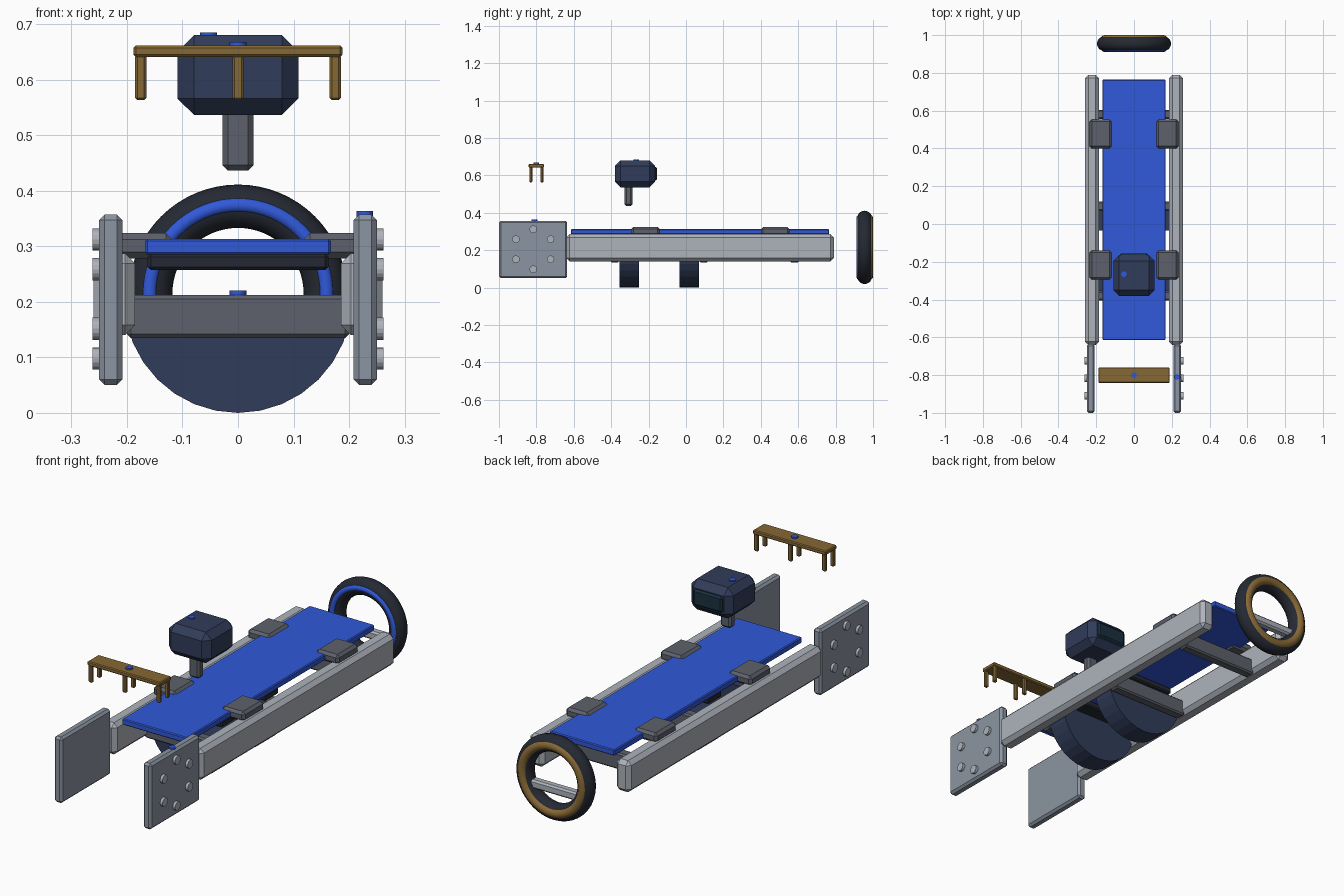
import bpy, bmesh, math

if "Cube" in bpy.data.objects:
    bpy.data.objects.remove(bpy.data.objects["Cube"])

def mat(name, c):
    m = bpy.data.materials.new(name)
    m.diffuse_color = (*c, 1)
    m.use_nodes = True
    m.node_tree.nodes["Principled BSDF"].inputs["Base Color"].default_value = m.diffuse_color
    return m

BLUE = mat("blue", (0.03, 0.10, 0.70))
NAVY = mat("navy", (0.03, 0.045, 0.10))
BLACK = mat("black", (0.018, 0.022, 0.032))
GOLD = mat("gold", (0.24, 0.14, 0.035))
DARK = mat("dark grey", (0.11, 0.12, 0.145))
STEEL = mat("steel", (0.26, 0.30, 0.36))
LIGHT = mat("light grey", (0.42, 0.45, 0.50))
TEAL = mat("teal", (0.01, 0.03, 0.05))

def box(name, x, y, z, m, bevel=0.0):
    """Box from (min, max) ranges, with chamfered edges."""
    bpy.ops.mesh.primitive_cube_add(size=1)
    o = bpy.context.object
    o.name = name
    for v in o.data.vertices:
        v.co = [r[0] + (c + 0.5) * (r[1] - r[0]) for c, r in zip(v.co, (x, y, z))]
    o.data.materials.append(m)
    if bevel:
        b = o.modifiers.new("chamfer", 'BEVEL')
        b.width, b.segments = bevel, 1
    return o

def cyl(name, loc, r, depth, m, axis='Z', n=24):
    rot = {'X': (0, math.pi / 2, 0), 'Y': (math.pi / 2, 0, 0), 'Z': (0, 0, 0)}[axis]
    bpy.ops.mesh.primitive_cylinder_add(vertices=n, radius=r, depth=depth, location=loc, rotation=rot)
    o = bpy.context.object
    o.name = name
    o.data.materials.append(m)
    return o

def ring(name, y, z, major, minor, m):
    bpy.ops.mesh.primitive_torus_add(location=(0, y, z), rotation=(math.pi / 2, 0, 0),
                                     major_radius=major, minor_radius=minor,
                                     major_segments=64, minor_segments=20)
    o = bpy.context.object
    o.name = name
    o.data.materials.append(m)
    bpy.ops.object.shade_smooth()

def side(s, a, b):
    return tuple(sorted((s * a, s * b)))

# rails, end plates with bolts, deck clamps
for s, n in ((-1, "left"), (1, "right")):
    box(f"{n}_rail", side(s, 0.185, 0.26), (-0.64, 0.79), (0.14, 0.287), LIGHT, 0.018)
    box(f"{n}_end_plate", side(s, 0.208, 0.25), (-1.0, -0.635), (0.05, 0.357), STEEL, 0.01)
    for i in range(6):
        a = math.pi / 2 + i * math.pi / 3
        cyl(f"{n}_bolt", (s * 0.252, -0.817 + 0.107 * math.cos(a), 0.205 + 0.107 * math.sin(a)),
            0.02, 0.02, LIGHT, 'X', 16)
    for y in (-0.217, 0.477):
        box(f"{n}_clamp", side(s, 0.118, 0.235), (y - 0.077, y + 0.077), (0.278, 0.324), DARK, 0.012)

# deck and cross members
box("deck", (-0.167, 0.167), (-0.615, 0.765), (0.285, 0.313), BLUE, 0.004)
for y in (-0.38, 0.095, 0.58):
    box("crossbar", (-0.2, 0.2), (y - 0.024, y + 0.024), (0.135, 0.212), DARK, 0.007)

# half drums below the deck, with dark supports above them
for y in (-0.303, 0.018):
    o = cyl("half_drum", (0, y, 0.205), 0.205, 0.105, NAVY, 'Y', 32)
    bm = bmesh.new()
    bm.from_mesh(o.data)
    r = bmesh.ops.bisect_plane(bm, geom=bm.verts[:] + bm.edges[:] + bm.faces[:], plane_co=(0, 0, 0),
                               plane_no=(0, 1, 0), clear_outer=True)
    bmesh.ops.holes_fill(bm, edges=[e for e in bm.edges if e.is_boundary])
    bm.to_mesh(o.data)
    bm.free()
    box("deck_support", (-0.163, 0.163), (y - 0.05, y + 0.05), (0.257, 0.287), BLACK, 0.006)

# rear wheel
ring("tyre", 0.955, 0.215, 0.157, 0.039, BLACK)
ring("gold_rim", 0.979, 0.215, 0.155, 0.021, GOLD)
ring("blue_rim", 0.925, 0.215, 0.159, 0.0135, BLUE)
box("wheel_bar", (-0.13, 0.13), (0.935, 0.975), (0.14, 0.18), LIGHT, 0.008)

# monitor head on a stem
box("monitor_head", (-0.109, 0.109), (-0.38, -0.165), (0.536, 0.68), NAVY, 0.03)
box("monitor_screen", (-0.075, 0.075), (-0.18, -0.155), (0.572, 0.646), TEAL, 0.008)
box("monitor_stem", (-0.028, 0.028), (-0.328, -0.286), (0.436, 0.55), DARK, 0.01)

# small bench
box("bench_top", (-0.188, 0.188), (-0.841, -0.759), (0.641, 0.661), GOLD, 0.004)
for x in (-0.175, 0, 0.175):
    for y in (-0.83, -0.77):
        box("bench_leg", (x - 0.01, x + 0.01), (y - 0.008, y + 0.008), (0.563, 0.645), GOLD, 0.004)

# blue buttons
for x, y, z in ((0, -0.8, 0.662), (0.228, -0.81, 0.357), (0, -0.38, 0.214), (-0.053, -0.265, 0.679)):
    cyl("button", (x, y, z), 0.015, 0.012, BLUE)
